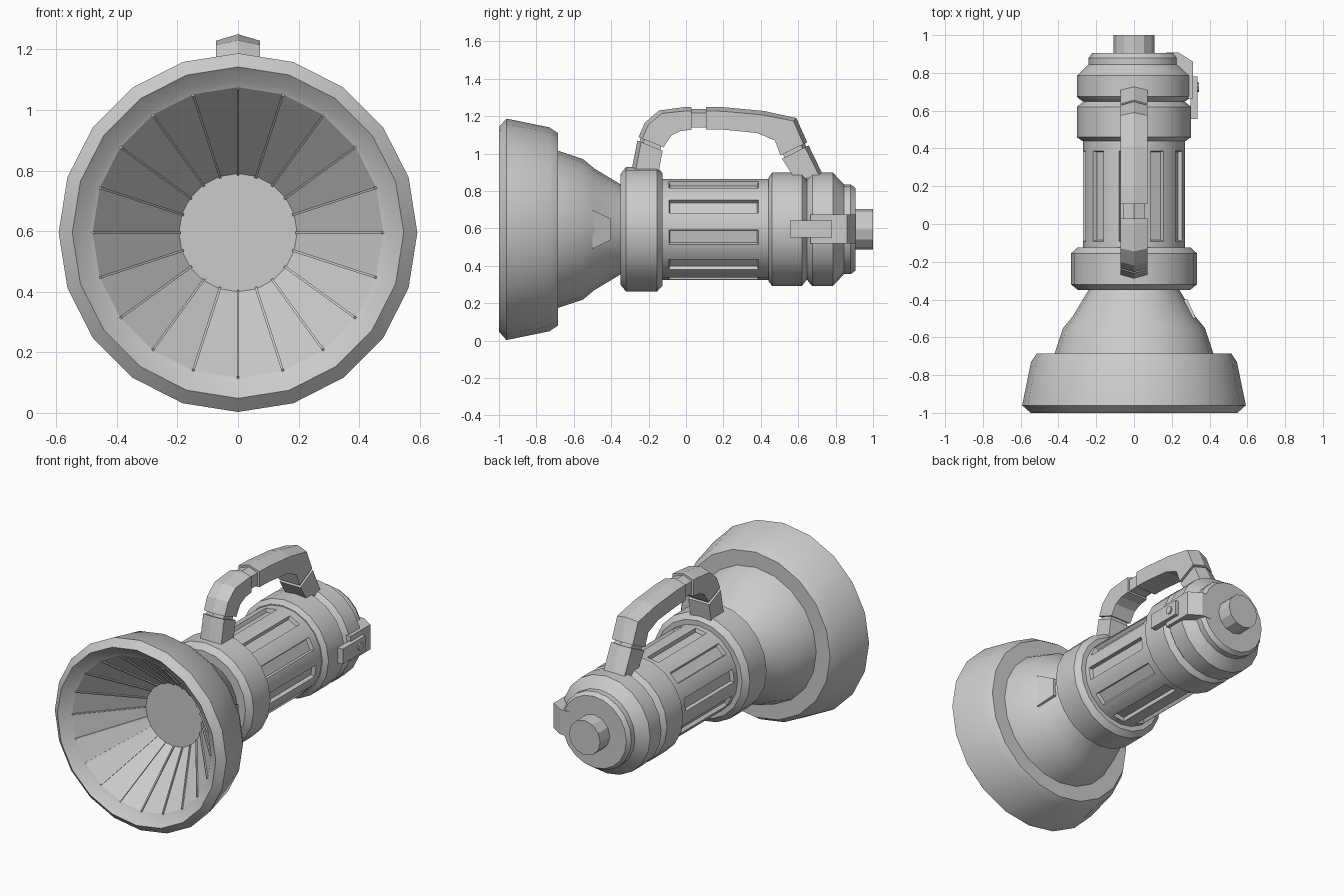
import bpy, bmesh, math
from mathutils import Vector

if "Cube" in bpy.data.objects:
    bpy.data.objects.remove(bpy.data.objects["Cube"])

N = 20          # sides of all turned parts
ZC = 0.595      # height of the main axis


def finish(name, bm, smooth=True):
    bmesh.ops.recalc_face_normals(bm, faces=bm.faces)
    me = bpy.data.meshes.new(name)
    bm.to_mesh(me)
    bm.free()
    if smooth:
        me.shade_smooth()
        me.set_sharp_from_angle(angle=math.radians(22))
    ob = bpy.data.objects.new(name, me)
    bpy.context.collection.objects.link(ob)
    return ob


def polar(y, r, a):
    return Vector((r * math.cos(a), y, ZC + r * math.sin(a)))


def skin(bm, rings, cap_start=True, cap_end=True):
    """Join equal rings of points into a tube; returns the side faces per span."""
    vs = [[bm.verts.new(p) for p in ring] for ring in rings]
    n = len(vs[0])
    spans = [[bm.faces.new((a[i], a[(i + 1) % n], b[(i + 1) % n], b[i])) for i in range(n)]
             for a, b in zip(vs, vs[1:])]
    if cap_start:
        bm.faces.new(vs[0])
    if cap_end:
        bm.faces.new(vs[-1])
    return spans


def lathe(bm, profile, n=N, **caps):
    return skin(bm, [[polar(y, r, 2 * math.pi * k / n) for k in range(n)] for y, r in profile], **caps)


def turned(name, profile, n=N, smooth=True, **caps):
    bm = bmesh.new()
    lathe(bm, profile, n, **caps)
    return finish(name, bm, smooth)


def prism(name, pts, z0, z1):
    bm = bmesh.new()
    skin(bm, [[Vector((x, y, z)) for x, y in pts] for z in (z0, z1)])
    return finish(name, bm, False)


# Lamp head: neck cone, bowl steps, flared bezel and inner lip
turned("lamp_head", [(-0.34, 0.235), (-0.49, 0.325), (-0.55, 0.375), (-0.685, 0.42),
                     (-0.685, 0.515), (-0.73, 0.545), (-0.96, 0.592), (-1.0, 0.547),
                     (-0.96, 0.50), (-0.95, 0.48)], cap_end=False)

# Faceted reflector and its back disc
FRONT, BACK = (-0.95, 0.48), (-0.63, 0.195)
turned("reflector", [FRONT, BACK], smooth=False, cap_start=False)

# Thin radial ribs on the reflector
bm = bmesh.new()
for k in range(N):
    a = 2 * math.pi * k / N
    side = Vector((-math.sin(a), 0, math.cos(a))) * 0.004
    rings = []
    for y, r in (FRONT, BACK):
        base, top = polar(y, r + 0.002, a), polar(y - 0.006, r - 0.006, a)
        rings.append([base - side, base + side, top + side, top - side])
    skin(bm, rings)
finish("reflector_ribs", bm, False)

# Front collar
turned("front_collar", [(-0.35, 0.235), (-0.35, 0.297), (-0.32, 0.333), (-0.155, 0.333),
                        (-0.125, 0.30), (-0.125, 0.25)])

# Barrel with recessed slots on every other facet
bm = bmesh.new()
spans = lathe(bm, [(-0.14, 0.27), (-0.095, 0.27), (0.39, 0.27), (0.46, 0.27)])
slots = spans[1][1::2]
bmesh.ops.recalc_face_normals(bm, faces=bm.faces)
bmesh.ops.inset_individual(bm, faces=slots, thickness=0.005, depth=0)
bmesh.ops.inset_individual(bm, faces=slots, thickness=0.009, depth=-0.022)
finish("barrel", bm)

# Rear collar and end cap
turned("rear_collar", [(0.44, 0.26), (0.44, 0.275), (0.46, 0.303), (0.62, 0.303),
                       (0.65, 0.265), (0.67, 0.265)])
turned("end_cap", [(0.645, 0.265), (0.662, 0.29), (0.675, 0.303), (0.785, 0.303), (0.845, 0.24),
                   (0.88, 0.24), (0.905, 0.222)])
turned("end_button", [(0.89, 0.108), (1.0, 0.108)], n=12)

# Side latch: strap over the cap edge, lever and pin
prism("latch_strap", [(0.17, 0.89), (0.17, 0.908), (0.235, 0.908), (0.312, 0.86),
                      (0.312, 0.665), (0.27, 0.665)], 0.52, 0.675)
prism("latch_lever", [(0.298, 0.555), (0.335, 0.555), (0.335, 0.78), (0.298, 0.78)], 0.55, 0.643)
bm = bmesh.new()
skin(bm, [[Vector((x, 0.725 + 0.025 * math.cos(t * math.pi / 4), 0.597 + 0.025 * math.sin(t * math.pi / 4)))
           for t in range(8)] for x in (0.32, 0.343)])
finish("latch_pin", bm)

# Small tapered tab on the side of the neck
bm = bmesh.new()
skin(bm, [[Vector((x, y, ZC + s * h)) for x, s in ((0.2, -1), (xo, -1), (xo, 1), (0.2, 1))]
          for y, xo, h in ((-0.50, 0.328, 0.105), (-0.40, 0.283, 0.055))])
finish("neck_tab", bm, False)

# Carry handle: (outer y, outer z, inner y, inner z, section scale)
G = 0.82
path = [(-0.295, 0.89, -0.15, 0.88, 1), (-0.26, 1.07, -0.125, 1.015, 1),
        (-0.26, 1.07, -0.125, 1.015, G), (-0.254, 1.088, -0.12, 1.033, G),
        (-0.254, 1.088, -0.12, 1.033, 1), (-0.22, 1.165, -0.08, 1.095, 1),
        (-0.145, 1.23, -0.03, 1.12, 1), (0.0, 1.25, 0.03, 1.128, 1), (0.028, 1.25, 0.03, 1.128, 1),
        (0.028, 1.25, 0.03, 1.128, G), (0.107, 1.25, 0.107, 1.13, G),
        (0.107, 1.25, 0.107, 1.13, 1), (0.2, 1.248, 0.2, 1.128, 1), (0.415, 1.228, 0.38, 1.11, 1),
        (0.59, 1.19, 0.475, 1.07, 1), (0.648, 1.06, 0.505, 0.99, 1),
        (0.648, 1.06, 0.505, 0.99, G), (0.656, 1.043, 0.513, 0.973, G),
        (0.656, 1.043, 0.513, 0.973, 1), (0.735, 0.88, 0.585, 0.86, 1)]
bm = bmesh.new()
rings = []
for oy, oz, iy, iz, s in path:
    o, i = Vector((0, oy, oz)), Vector((0, iy, iz))
    c, d = (o + i) / 2, (o - i) / 2 * s
    e = d - d.normalized() * 0.022
    x = Vector((0.072 * s, 0, 0))
    rings.append([c + d, c + e + x, c - d + x, c - d - x, c + e - x])
skin(bm, rings)
finish("carry_handle", bm, False)
